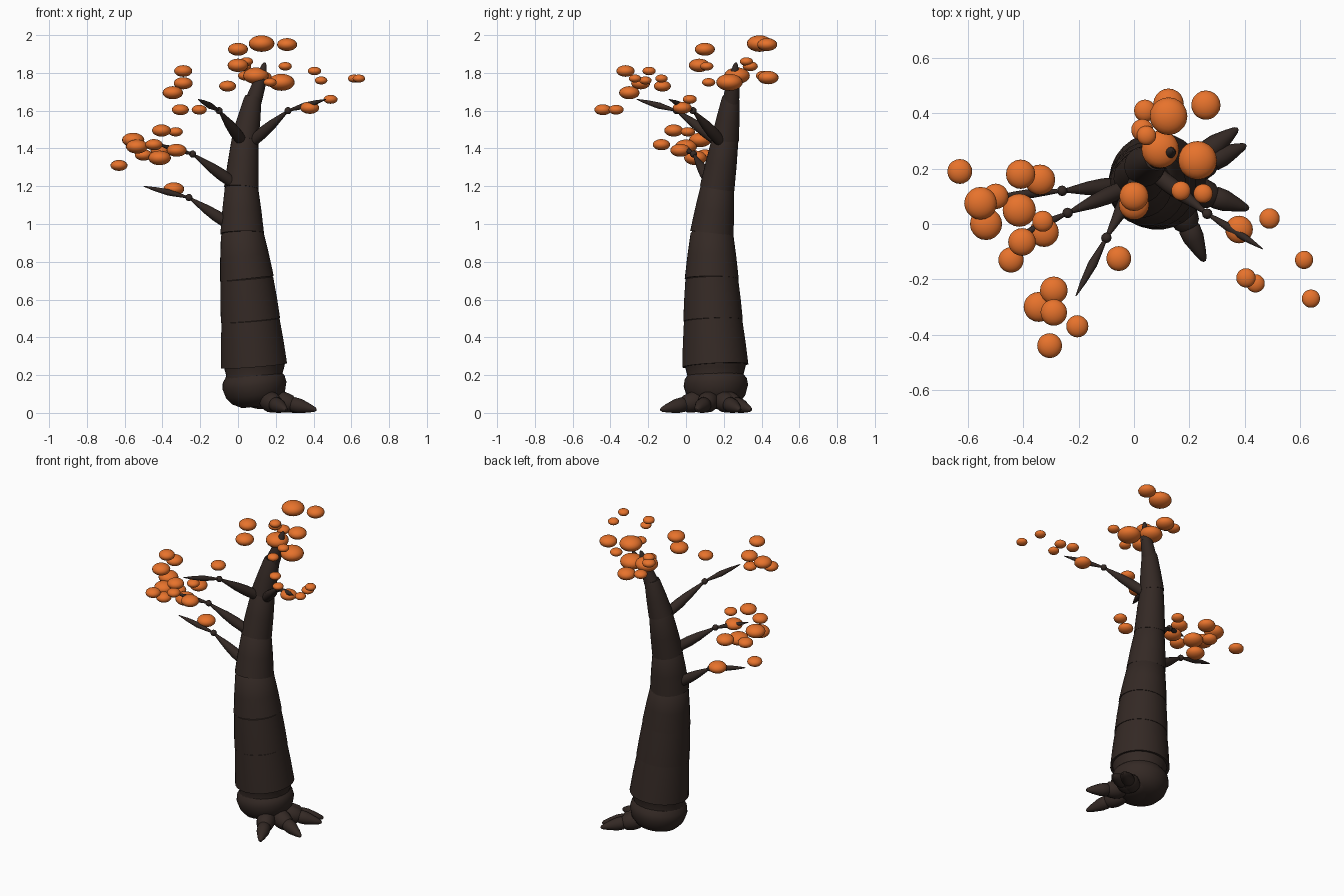
import bpy, bmesh, math
from mathutils import Vector, Matrix


def material(name, color):
    m = bpy.data.materials.new(name)
    m.diffuse_color = color
    return m


BARK = material("bark", (0.034, 0.022, 0.018, 1))
LEAF = material("orange_leaf", (0.80, 0.17, 0.025, 1))


def finish(name, bm, mat):
    bmesh.ops.recalc_face_normals(bm, faces=bm.faces)
    me = bpy.data.meshes.new(name)
    bm.to_mesh(me)
    bm.free()
    me.materials.append(mat)
    ob = bpy.data.objects.new(name, me)
    bpy.context.collection.objects.link(ob)
    bpy.ops.object.select_all(action='DESELECT')
    ob.select_set(True)
    bpy.context.view_layer.objects.active = ob
    bpy.ops.object.shade_smooth_by_angle(angle=math.radians(40))
    return ob


def tube(name, start, end, profile, sides=20):
    """Lathe along start-end; profile is (fraction, radius) pairs."""
    a, b = Vector(start), Vector(end)
    rot = (b - a).to_track_quat('Z', 'Y')
    bm = bmesh.new()
    rings = []
    for t, r in profile:
        c = a.lerp(b, t)
        rings.append([bm.verts.new(c + rot @ Vector((
            r * math.cos(2 * math.pi * i / sides),
            r * math.sin(2 * math.pi * i / sides), 0))) for i in range(sides)])
    for lo, hi in zip(rings, rings[1:]):
        for i in range(sides):
            j = (i + 1) % sides
            bm.faces.new((lo[i], lo[j], hi[j], hi[i]))
    bm.faces.new(rings[0])
    bm.faces.new(rings[-1])
    return finish(name, bm, BARK)


def ball(name, loc, radius, squash=1.0, mat=BARK, tilt=0.0, seg=20):
    bm = bmesh.new()
    bmesh.ops.create_uvsphere(bm, u_segments=seg, v_segments=seg // 2 + 2, radius=radius)
    bmesh.ops.transform(bm, verts=bm.verts, matrix=Matrix.Translation(loc)
                        @ Matrix.Rotation(tilt, 4, 'Y') @ Matrix.Diagonal((1, 1, squash, 1)))
    return finish(name, bm, mat)


# Trunk: stacked tapering segments, each a little proud of the one below
trunk = [(0.085, 0.155, 0.25, 0.176), (0.066, 0.143, 0.49, 0.158),
         (0.047, 0.136, 0.71, 0.143), (0.022, 0.137, 0.95, 0.116),
         (0.018, 0.165, 1.19, 0.092), (0.037, 0.208, 1.45, 0.073),
         (0.078, 0.236, 1.66, 0.050)]
for i, (p, q) in enumerate(zip(trunk, trunk[1:])):
    tube(f"trunk_segment_{i + 1}", p[:3], q[:3],
         [(0, p[3]), (0.5, (p[3] + q[3]) / 2), (1, q[3] - 0.003),
          (1.06, q[3] * 0.85)], 28)
tube("trunk_top", (0.078, 0.236, 1.64), (0.122, 0.253, 1.77),
     [(0, 0.045), (0.35, 0.041), (1, 0.032)])
tube("trunk_tip", (0.115, 0.25, 1.745), (0.142, 0.265, 1.855),
     [(0, 0.034), (0.4, 0.027), (0.9, 0.012), (1, 0.004)])

# Swollen foot with a waist under the first segment
tube("trunk_waist", (0.085, 0.155, 0.14), (0.085, 0.155, 0.27),
     [(0, 0.16), (0.45, 0.148), (0.8, 0.16), (1, 0.165)], 28)
tube("trunk_foot", (0.10, 0.16, 0.035), (0.08, 0.157, 0.205),
     [(0, 0.08), (0.15, 0.13), (0.35, 0.157), (0.65, 0.171), (0.85, 0.165), (1, 0.145)], 28)
ball("foot_bulge", (0.13, 0.155, 0.08), 0.11, 0.55)

# Roots: two fat beads and a pointed toe
root_tips = [(0.375, 0.345), (0.405, 0.285), (0.415, 0.055), (0.255, -0.135)]
for i, (x, y) in enumerate(root_tips):
    a, b = Vector((0.12, 0.155, 0.085)), Vector((x, y, 0.016))
    tube(f"root_{i + 1}_bead", a.lerp(b, 0.2), a.lerp(b, 0.62),
         [(0, 0.035), (0.25, 0.052), (0.5, 0.055), (0.8, 0.047), (1, 0.025)])
    tube(f"root_{i + 1}_toe", a.lerp(b, 0.52), b,
         [(0, 0.025), (0.15, 0.04), (0.4, 0.038), (0.75, 0.023), (0.95, 0.012), (1, 0.005)])

# Branches: tapered limb, round joint, slim spindle twig
branches = [((-0.05, 0.14, 1.0), (-0.26, 0.12, 1.14), (-0.50, 0.10, 1.20)),
            ((-0.03, 0.13, 1.22), (-0.24, 0.04, 1.37), (-0.42, -0.045, 1.42)),
            ((0.02, 0.17, 1.44), (-0.10, -0.05, 1.60), (-0.21, -0.26, 1.66)),
            ((0.08, 0.18, 1.44), (0.265, 0.037, 1.60), (0.465, -0.09, 1.66))]
for i, (a, j, b) in enumerate(branches):
    tube(f"branch_{i + 1}_limb", a, j,
         [(0, 0.03), (0.3, 0.031), (0.55, 0.025), (0.85, 0.012), (1, 0.005)], 14)
    ball(f"branch_{i + 1}_joint", j, 0.019, seg=12)
    tube(f"branch_{i + 1}_twig", j, b,
         [(0, 0.005), (0.2, 0.011), (0.45, 0.017), (0.75, 0.011), (1, 0.002)], 14)

# Leaf puffs: x, y, z, radius, grouped by the limb they surround
crown = [(0, .10, 1.925, .053), (.125, .39, 1.955, .068), (.26, .43, 1.95, .053),
         (0, .07, 1.84, .055), (.045, .32, 1.86, .035), (.03, .34, 1.835, .04),
         (.04, .41, 1.785, .04), (.125, .435, 1.775, .055), (.095, .27, 1.785, .068),
         (.23, .23, 1.75, .07), (.25, .11, 1.835, .035), (.17, .12, 1.75, .035)]
right = [(.405, -.195, 1.81, .035), (.44, -.215, 1.76, .033), (.615, -.13, 1.77, .033),
         (.64, -.27, 1.77, .033), (.49, .02, 1.66, .037), (.38, -.02, 1.615, .05)]
front = [(-.055, -.125, 1.73, .045), (-.29, -.32, 1.81, .048), (-.29, -.24, 1.745, .05),
         (-.345, -.30, 1.695, .054), (-.205, -.37, 1.605, .04), (-.305, -.44, 1.605, .045)]
left = [(-.405, -.065, 1.495, .05), (-.33, .01, 1.488, .038), (-.555, .075, 1.445, .059),
        (-.535, 0, 1.41, .058), (-.445, -.13, 1.42, .046), (-.325, -.03, 1.39, .053),
        (-.63, .19, 1.31, .045), (-.50, .10, 1.365, .046), (-.415, .05, 1.35, .06),
        (-.41, .18, 1.39, .053), (-.34, .16, 1.185, .055)]
for group, puffs in (("crown", crown), ("right", right), ("front", front), ("left", left)):
    for i, (x, y, z, r) in enumerate(puffs):
        ball(f"{group}_leaf_{i + 1}", (x, y, z), r, 0.64, LEAF)
